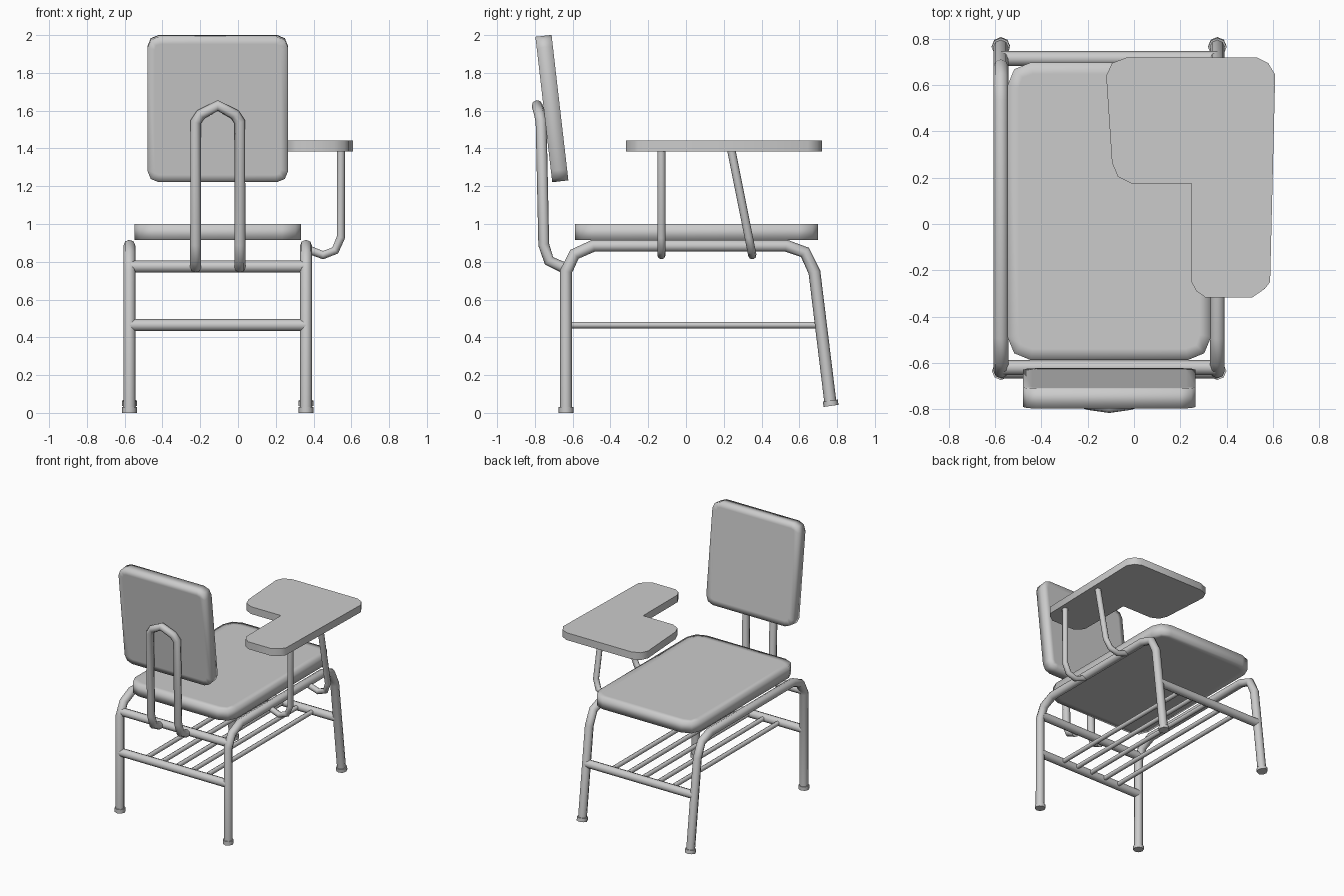
import bpy, bmesh, math
from mathutils import Matrix, Vector

if "Cube" in bpy.data.objects:
    bpy.data.objects.remove(bpy.data.objects["Cube"])

CX = -0.107          # centre line of the chair frame
LEGS = (-0.575, 0.36)


def tube(name, pts, r, res=2):
    """Round tube swept along a polyline, turned into a smooth mesh."""
    cu = bpy.data.curves.new(name, 'CURVE')
    cu.dimensions = '3D'
    cu.bevel_depth = r
    cu.bevel_resolution = res
    cu.use_fill_caps = True
    sp = cu.splines.new('POLY')
    sp.points.add(len(pts) - 1)
    for p, co in zip(sp.points, pts):
        p.co = (*co, 1)
    sp.use_smooth = True
    ob = bpy.data.objects.new(name, cu)
    bpy.context.collection.objects.link(ob)
    return ob


def rounded_rect(w, h, r, seg=2):
    """Outline of a rectangle with rounded corners, counter-clockwise."""
    out = []
    for k, (sx, sy) in enumerate(((1, 1), (-1, 1), (-1, -1), (1, -1))):
        for i in range(seg + 1):
            a = math.pi / 2 * (k + i / seg)
            out.append((sx * (w / 2 - r) + r * math.cos(a),
                        sy * (h / 2 - r) + r * math.sin(a)))
    return out


def slab(name, outline, thick, matrix, inset=0.0):
    """Extruded outline; an inset loop gives cushions a soft shaded rim."""
    bm = bmesh.new()
    face = bm.faces.new([bm.verts.new((x, y, 0)) for x, y in outline])
    ext = bmesh.ops.extrude_face_region(bm, geom=[face])['geom']
    bmesh.ops.translate(bm, vec=(0, 0, thick),
                        verts=[g for g in ext if isinstance(g, bmesh.types.BMVert)])
    bmesh.ops.recalc_face_normals(bm, faces=bm.faces)
    if inset:
        caps = [f for f in bm.faces if abs(f.normal.z) > 0.9]
        bmesh.ops.inset_individual(bm, faces=caps, thickness=inset)
    bm.transform(matrix)
    me = bpy.data.meshes.new(name)
    bm.to_mesh(me)
    bm.free()
    ob = bpy.data.objects.new(name, me)
    bpy.context.collection.objects.link(ob)
    bpy.context.view_layer.objects.active = ob
    ob.select_set(True)
    if inset:
        bpy.ops.object.shade_smooth()
    else:
        bpy.ops.object.shade_smooth_by_angle(angle=math.radians(50))
    ob.select_set(False)
    return ob


# Side frames: each one bent tube forming both legs and the seat rail
frame = [(-0.635, 0.02), (-0.635, 0.75), (-0.59, 0.84), (-0.49, 0.885),
         (0.53, 0.885), (0.63, 0.85), (0.68, 0.745), (0.765, 0.05)]
for side, x in zip(("left", "right"), LEGS):
    tube(side + "_leg_frame", [(x, y, z) for y, z in frame], 0.032)
    # Rubber feet
    tube(side + "_back_foot", [(x, -0.635, 0), (x, -0.635, 0.03)], 0.039)
    tube(side + "_front_foot", [(x, 0.768, 0.037), (x, 0.764, 0.065)], 0.04)

# Cross bars between the side frames
for name, y, z in (("back_upper_bar", -0.62, 0.775), ("back_lower_bar", -0.635, 0.465),
                   ("front_bar", 0.715, 0.465)):
    tube(name, [(LEGS[0], y, z), (LEGS[1], y, z)], 0.032)

# Book rack rods
for i in range(5):
    x = CX + (i - 2) * 0.13
    tube("rack_rod_%d" % (i + 1), [(x, -0.635, 0.465), (x, 0.715, 0.465)], 0.017)

# Seat cushion
slab("seat", rounded_rect(0.88, 1.285, 0.1), 0.085,
     Matrix.Translation((CX, 0.055, 0.914)), inset=0.05)

# Backrest, leaning backwards
tilt = Matrix.Rotation(math.radians(90 + 6.6), 4, 'X')
centre = Matrix.Translation((CX, -0.71, 1.611))
slab("backrest", rounded_rect(0.745, 0.775, 0.06), 0.086,
     centre @ tilt @ Matrix.Translation((0, 0, -0.043)), inset=0.04)

# Arched tube carrying the backrest
half = [(0.117, -0.65, 0.77), (0.117, -0.725, 0.805), (0.117, -0.753, 0.89),
        (0.117, -0.767, 1.54), (0.09, -0.775, 1.58)]
arch = [(CX - x, y, z) for x, y, z in half] + [(CX, -0.788, 1.627)] + \
       [(CX + x, y, z) for x, y, z in reversed(half)]
tube("backrest_support", arch, 0.029)

# L-shaped writing board
board = [(-0.12, 0.64), (-0.095, 0.695), (-0.03, 0.72), (0.53, 0.72), (0.58, 0.695),
         (0.61, 0.645), (0.588, -0.25), (0.565, -0.28), (0.51, -0.318), (0.31, -0.318),
         (0.27, -0.29), (0.248, -0.25), (0.248, 0.175), (-0.01, 0.175),
         (-0.07, 0.205), (-0.095, 0.265)]
slab("writing_board", board[::-1], 0.057, Matrix.Translation((0, 0, 1.384)))

# Bent tubes holding the writing board on the right rail
bend = [(0.545, 1.40), (0.545, 0.93), (0.515, 0.86), (0.45, 0.835), (0.36, 0.87)]
for name, slope, y0 in (("board_support_back", 0.0, -0.13), ("board_support_front", -0.2, 0.24)):
    tube(name, [(x, y0 + slope * (z - 1.39), z) for x, z in bend], 0.022)
